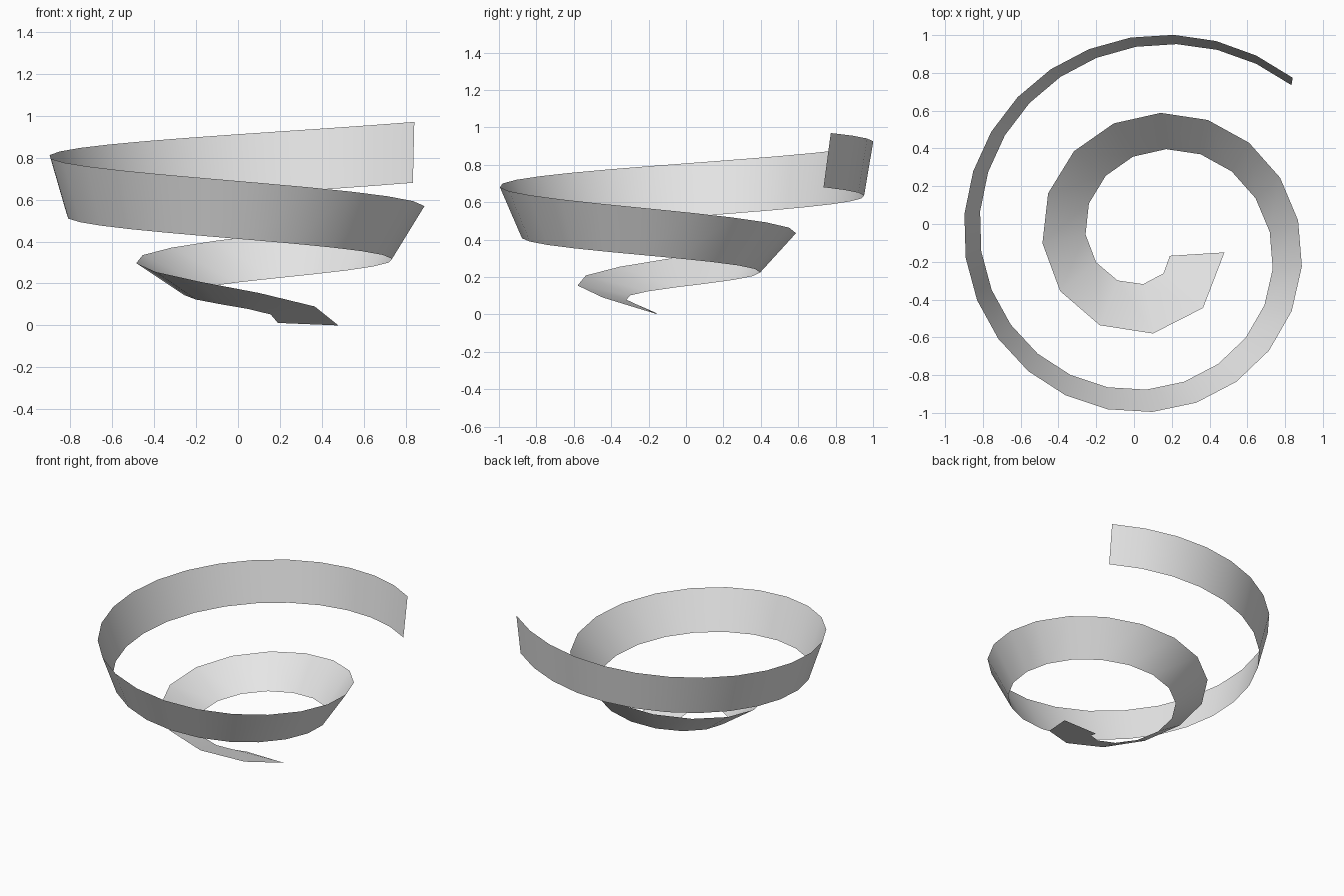
import bpy, bmesh, math
from mathutils import Vector

# Remove the default object
cube = bpy.data.objects.get("Cube")
if cube:
    bpy.data.objects.remove(cube, do_unlink=True)

STEPS = 36                             # segments along the ribbon
CENTRE = Vector((0.098, -0.101, 0))    # spiral axis
START = math.radians(-7.4)
TURN = 11.57                           # total clockwise sweep in radians
FIRST, LAST = 0.257, 1.135             # mid-line radius at the foot and top


def edge_points(i):
    """Upper and lower edge of the ribbon at one step of equal arc length."""
    t = i / STEPS
    middle = math.sqrt(FIRST ** 2 * (1 - t) + LAST ** 2 * t)
    f = min(1.0, max(0.0, (middle - FIRST) / (LAST - FIRST)))
    sweep = TURN * f
    angle = START - sweep
    radial = Vector((math.cos(angle), math.sin(angle), 0))
    tangent = Vector((math.sin(angle), -math.cos(angle), 0))

    radius = 0.384 + 0.066 * sweep
    height = 0.97 * f ** 0.88
    upper = CENTRE + radial * radius
    upper.z = height

    # The band lies flat at the foot and stands nearly upright at the top
    inset = 0.284 - 0.25 * f + 0.12 * f * (1 - f) ** 4
    drop = 0.29 - 0.302 * (1 - f) ** 2.6
    lower = CENTRE + radial * (radius - inset) + tangent * (0.055 - 0.035 * f)
    lower.z = height - drop
    return upper, lower


# Spiral ribbon
bm = bmesh.new()
rows = [[bm.verts.new(p) for p in edge_points(i)] for i in range(STEPS + 1)]
for (u0, l0), (u1, l1) in zip(rows, rows[1:]):
    face = bm.faces.new((u0, l0, l1, u1))
    face.smooth = True
bm.normal_update()
if sum(f.normal.z for f in bm.faces) < 0:
    bmesh.ops.reverse_faces(bm, faces=bm.faces[:])

mesh = bpy.data.meshes.new("spiral_ribbon")
bm.to_mesh(mesh)
bm.free()
ribbon = bpy.data.objects.new("spiral_ribbon", mesh)
bpy.context.collection.objects.link(ribbon)

# Plain light grey
grey = bpy.data.materials.new("light_grey")
grey.use_nodes = True
colour = (0.8, 0.8, 0.8, 1)
grey.diffuse_color = colour
grey.node_tree.nodes["Principled BSDF"].inputs["Base Color"].default_value = colour
mesh.materials.append(grey)
